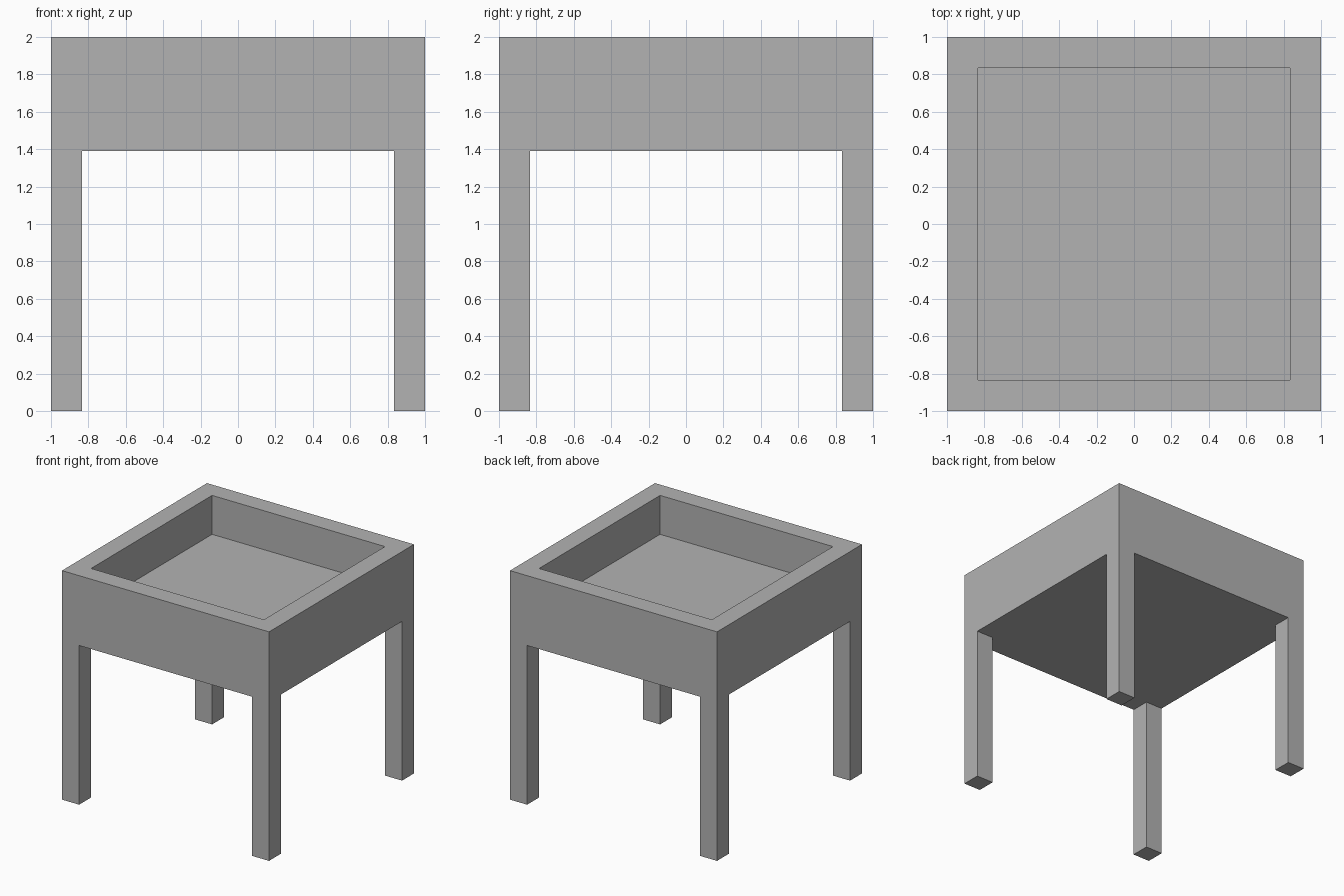
import bpy
import bmesh
from mathutils import Matrix, Vector

cube = bpy.data.objects.get("Cube")
if cube:
    bpy.data.objects.remove(cube, do_unlink=True)

HALF = 1.0          # half of the overall width
INNER = 0.835       # half of the opening between the legs
TOP, FLOOR, UNDER = 2.0, 1.66, 1.39

grey = bpy.data.materials.new("plain grey")
grey.use_nodes = True
colour = (0.45, 0.45, 0.45, 1)
grey.diffuse_color = colour
grey.node_tree.nodes["Principled BSDF"].inputs["Base Color"].default_value = colour

bm = bmesh.new()


def extrude(faces, dz):
    """Push faces vertically, leaving no face behind."""
    for f in faces:
        new = bmesh.ops.extrude_face_region(bm, geom=[f])["geom"]
        verts = [v for v in new if isinstance(v, bmesh.types.BMVert)]
        bmesh.ops.translate(bm, verts=verts, vec=(0, 0, dz))
        if f.is_valid:
            bmesh.ops.delete(bm, geom=[f], context='FACES_ONLY')


# Box for the tray body, cut along the inner leg lines
bmesh.ops.create_cube(
    bm, size=1,
    matrix=Matrix.Translation((0, 0, (TOP + UNDER) / 2))
    @ Matrix.Diagonal((2 * HALF, 2 * HALF, TOP - UNDER, 1)))
for axis in (Vector((1, 0, 0)), Vector((0, 1, 0))):
    for side in (-1, 1):
        geom = bm.verts[:] + bm.edges[:] + bm.faces[:]
        bmesh.ops.bisect_plane(bm, geom=geom, plane_co=axis * side * INNER, plane_no=axis)

# Recess in the top, legs from the four bottom corners
recess, corners = [], []
for f in bm.faces:
    c = f.calc_center_median()
    if f.normal.z > 0.9 and max(abs(c.x), abs(c.y)) < INNER:
        recess.append(f)
    if f.normal.z < -0.9 and min(abs(c.x), abs(c.y)) > INNER:
        corners.append(f)
extrude(recess, FLOOR - TOP)
extrude(corners, -UNDER)

# Merge coplanar faces into clean panels
bmesh.ops.dissolve_limit(bm, angle_limit=0.01, verts=bm.verts[:], edges=bm.edges[:])
bmesh.ops.recalc_face_normals(bm, faces=bm.faces[:])

mesh = bpy.data.meshes.new("tray_table")
bm.to_mesh(mesh)
bm.free()
mesh.materials.append(grey)
table = bpy.data.objects.new("tray_table", mesh)
bpy.context.collection.objects.link(table)
